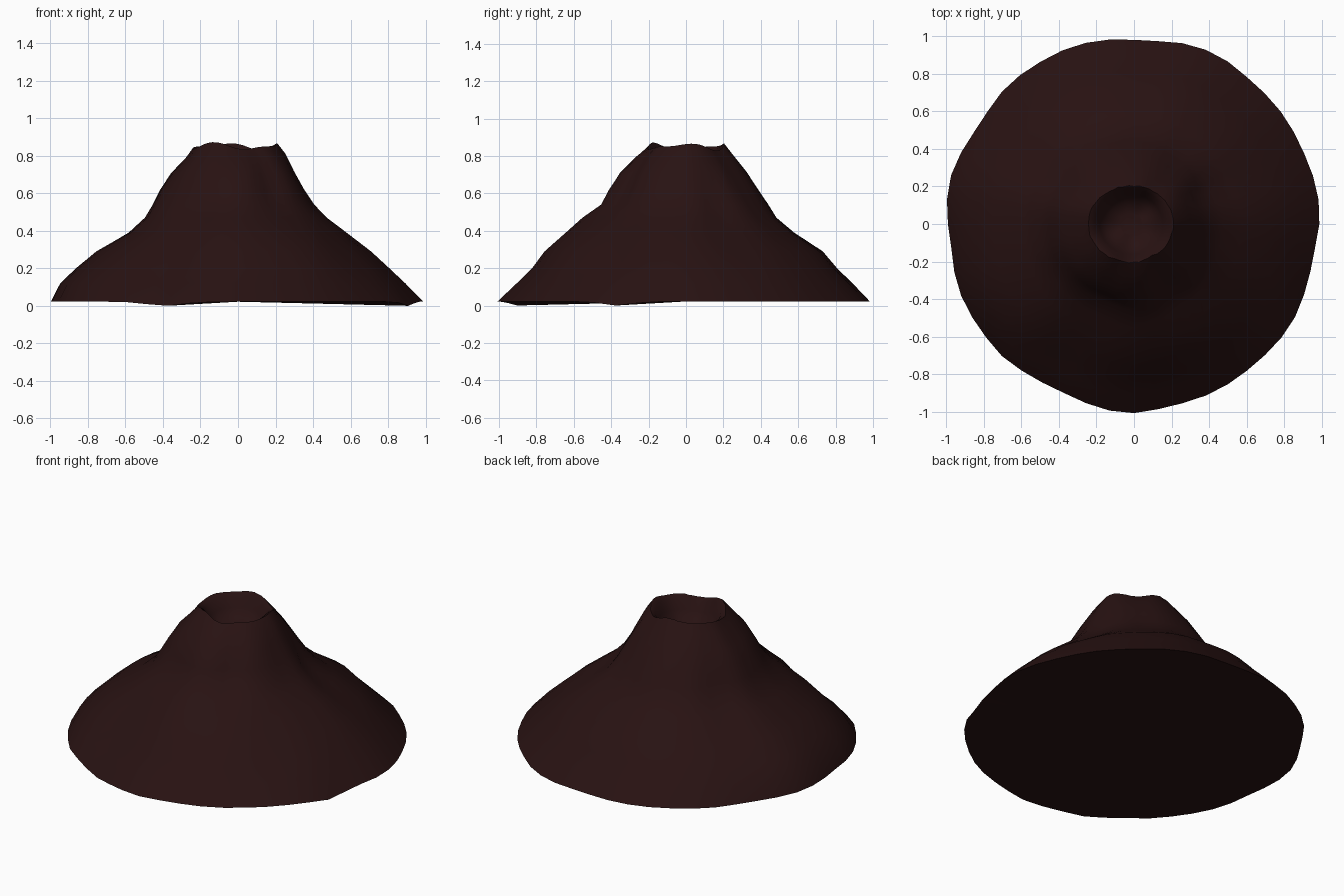
import bpy, bmesh, math, random

if "Cube" in bpy.data.objects:
    bpy.data.objects.remove(bpy.data.objects["Cube"])

random.seed(4)
N = 48

# One dark rock colour
rock = bpy.data.materials.new("dark brown rock")
rock.diffuse_color = (0.021, 0.006, 0.006, 1)
rock.use_nodes = True
rock.node_tree.nodes["Principled BSDF"].inputs["Base Color"].default_value = rock.diffuse_color

# Slope profile: height, then radius towards +x, +y, -x, -y
SLOPE = [
    (0.02, 0.99, 1.00, 1.00, 1.00),
    (0.12, 0.895, 0.90, 0.955, 0.90),
    (0.20, 0.81, 0.82, 0.87, 0.82),
    (0.29, 0.71, 0.74, 0.76, 0.75),
    (0.39, 0.58, 0.585, 0.59, 0.64),
    (0.47, 0.475, 0.49, 0.50, 0.55),
    (0.54, 0.405, 0.445, 0.46, 0.45),
    (0.62, 0.355, 0.39, 0.415, 0.41),
    (0.71, 0.30, 0.325, 0.36, 0.355),
    (0.80, 0.25, 0.25, 0.28, 0.265),
    (0.85, 0.21, 0.205, 0.245, 0.205),
]
# Crater inside: height, radius
CRATER = [(0.83, 0.185), (0.77, 0.16), (0.72, 0.12), (0.70, 0.06)]
# Gullies: angle in degrees, angular width, depth, height of the middle
GULLIES = [(25, 13, 0.035, 0.45), (-62, 12, 0.04, 0.62), (-122, 13, 0.04, 0.22),
           (-35, 12, 0.03, 0.3), (150, 14, 0.025, 0.45), (62, 12, 0.025, 0.55)]


def radius(row, a):
    """Blend the four directional radii smoothly around the cone."""
    q = (a / (math.pi / 2)) % 4
    i, t = int(q) % 4, q % 1
    t = t * t * (3 - 2 * t)
    return row[1 + i] * (1 - t) + row[1 + (i + 1) % 4] * t


def gully(a, z):
    d = 0
    for deg, width, depth, mid in GULLIES:
        da = (math.degrees(a) - deg + 180) % 360 - 180
        d += depth * math.exp(-(da / width) ** 2 - ((z - mid) / 0.2) ** 2)
    return d


bm = bmesh.new()
rings = []
angles = [2 * math.pi * k / N for k in range(N)]
rim = [0.014 * math.sin(3 * a + 1.9) + 0.008 * math.sin(5 * a) for a in angles]
edge = [0.008 * math.sin(7 * a) + 0.006 * math.sin(11 * a + 1) - 0.006 for a in angles]

# Outer slopes with gullies, lumpy foot and uneven rim
for row in SLOPE:
    z, ring = row[0], []
    for k, a in enumerate(angles):
        r = radius(row, a) - gully(a, z) + edge[k] * (1 - z)
        r += random.uniform(-0.003, 0.003)
        h = z + rim[k] * max(0, (z - 0.6) / 0.25)
        if z < 0.05:   # foot dips to the ground in two places
            h = 0.022 - 0.022 * max(math.exp(-((a - 5.9) / 0.12) ** 2),
                                    math.exp(-((a - 4.3) / 0.15) ** 2))
        ring.append(bm.verts.new((r * math.cos(a), r * math.sin(a), h)))
    rings.append(ring)

# Crater bowl
for z, r in CRATER:
    rings.append([bm.verts.new((r * math.cos(a) * 1.05 - 0.015, r * math.sin(a),
                                z + rim[k] * max(0, (z - 0.6) / 0.25)))
                  for k, a in enumerate(angles)])

for lo, hi in zip(rings, rings[1:]):
    for k in range(N):
        n = (k + 1) % N
        bm.faces.new((lo[k], lo[n], hi[n], hi[k]))
bm.faces.new(rings[-1])

# Flat underside
centre = bm.verts.new((0, 0, 0.022))
for k in range(N):
    bm.faces.new((rings[0][(k + 1) % N], rings[0][k], centre))

bmesh.ops.recalc_face_normals(bm, faces=bm.faces)
mesh = bpy.data.meshes.new("volcano_cone")
bm.to_mesh(mesh)
bm.free()
mesh.materials.append(rock)
cone = bpy.data.objects.new("volcano_cone", mesh)
bpy.context.collection.objects.link(cone)
bpy.context.view_layer.objects.active = cone
cone.select_set(True)
bpy.ops.object.shade_smooth_by_angle(angle=math.radians(40))
